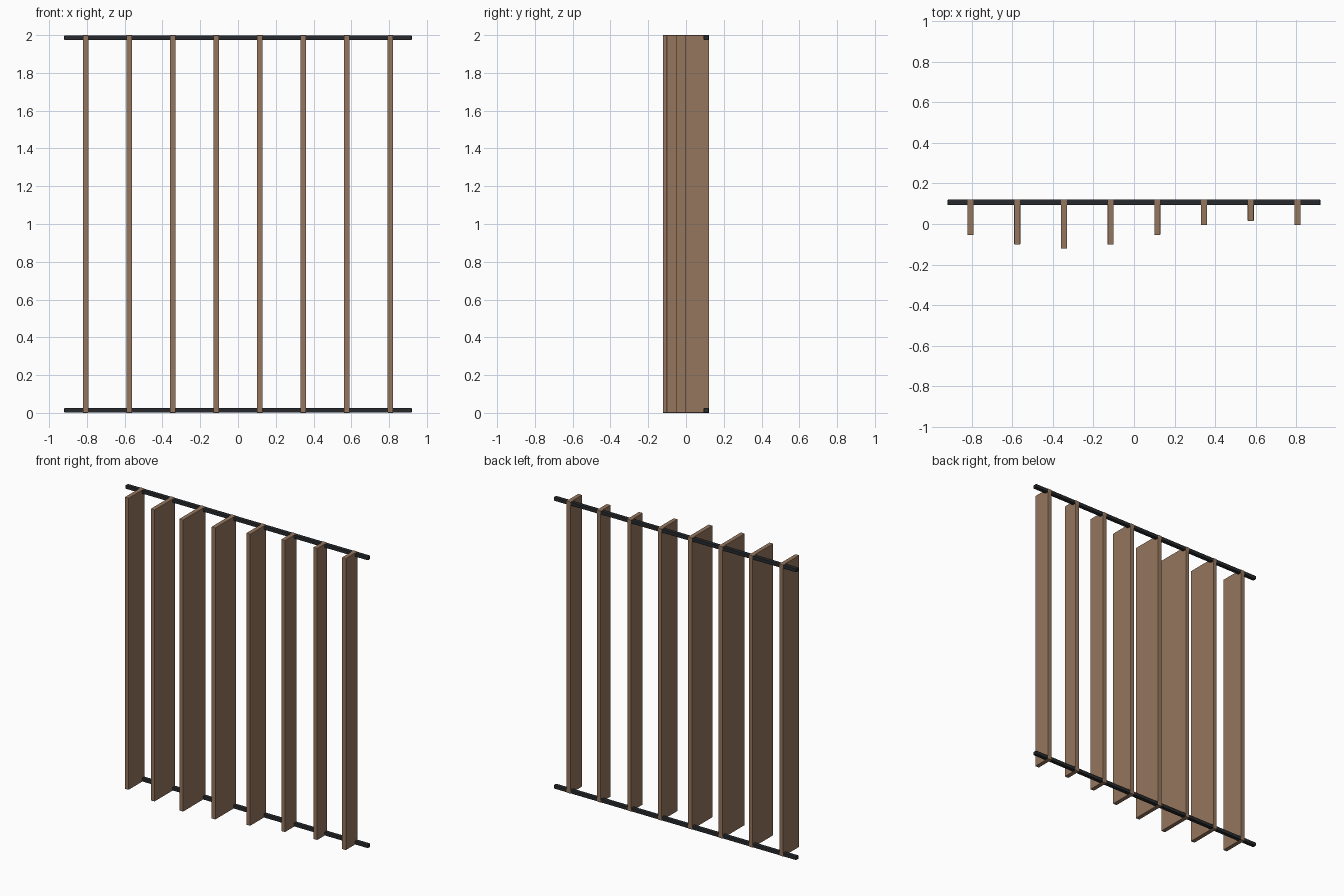
import bpy, math

if "Cube" in bpy.data.objects:
    bpy.data.objects.remove(bpy.data.objects["Cube"])


def material(name, rgb):
    m = bpy.data.materials.new(name)
    m.diffuse_color = (*rgb, 1)
    m.use_nodes = True
    m.node_tree.nodes["Principled BSDF"].inputs["Base Color"].default_value = m.diffuse_color
    return m


def box(name, lo, hi, mat, bevel):
    bpy.ops.mesh.primitive_cube_add(size=1, location=[(a + b) / 2 for a, b in zip(lo, hi)])
    ob = bpy.context.object
    ob.name = name
    ob.scale = [b - a for a, b in zip(lo, hi)]
    bpy.ops.object.transform_apply(location=False, rotation=False, scale=True)
    ob.data.materials.append(mat)
    mod = ob.modifiers.new("soft_edges", 'BEVEL')
    mod.width = bevel
    mod.segments = 2
    return ob


wood = material("wood", (0.30, 0.18, 0.11))
metal = material("dark_metal", (0.02, 0.022, 0.025))

BACK = 0.122
COUNT, SPACING, THICK = 8, 0.2305, 0.03

# Vertical slats whose depth follows one sine wave
for i in range(COUNT):
    x = (i - (COUNT - 1) / 2) * SPACING
    front = -0.054 - 0.068 * math.sin(i * math.pi / 4)
    box(f"slat_{i + 1}", (x - THICK / 2, front, 0), (x + THICK / 2, BACK, 2), wood, 0.003)

# Horizontal rails along the back, bottom and top
for name, z in (("bottom_rail", 0.0135), ("top_rail", 1.9865)):
    box(name, (-0.92, 0.093, z - 0.0125), (0.92, 0.121, z + 0.0125), metal, 0.004)
